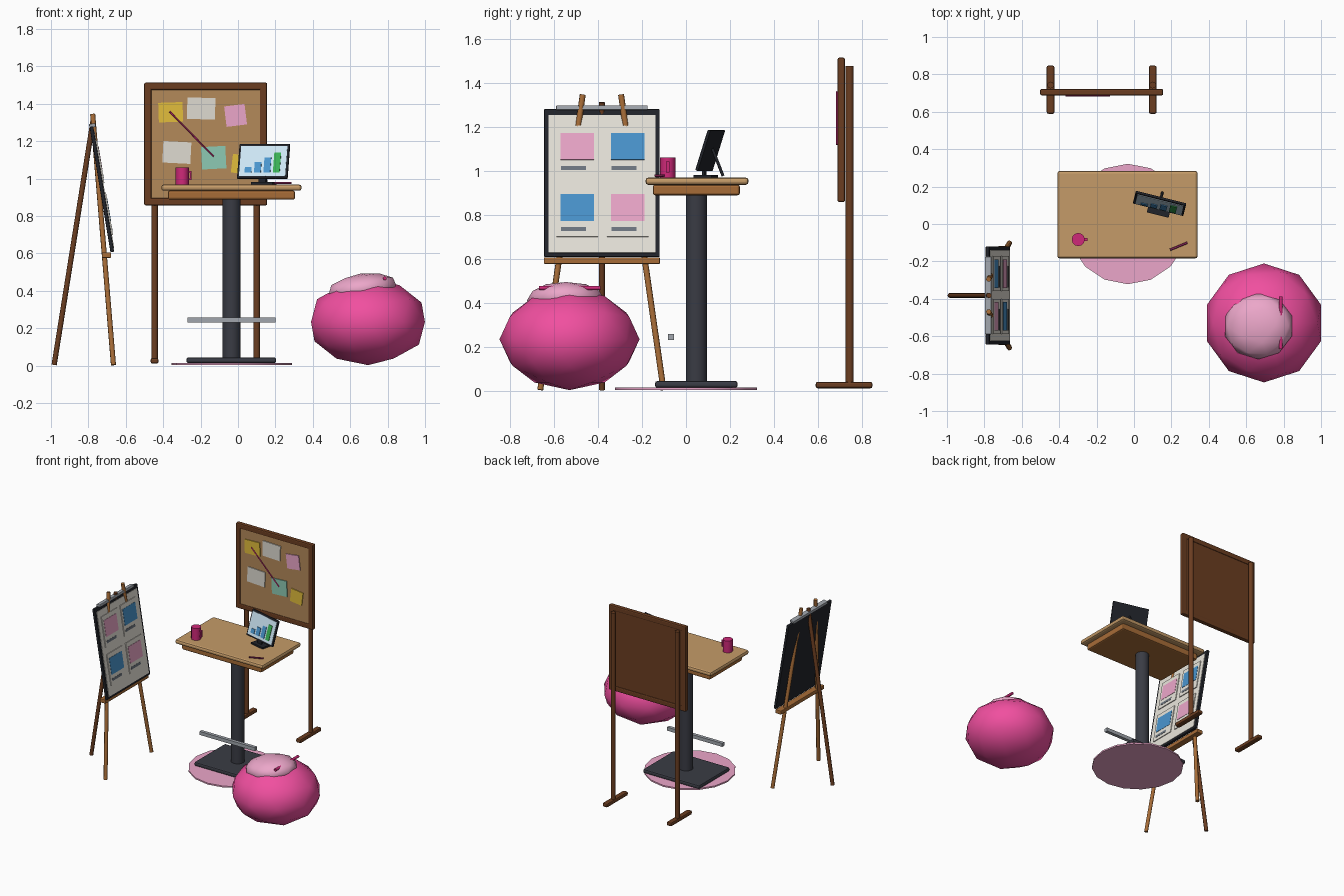
import bpy, bmesh, math
from mathutils import Matrix, Vector

if "Cube" in bpy.data.objects:
    bpy.data.objects.remove(bpy.data.objects["Cube"])

T = Matrix.Translation
R = Matrix.Rotation
I = Matrix.Identity(4)
mats = {}
COL = dict(oak=(196, 154, 104), wood=(166, 108, 58), brown=(107, 64, 38), cork=(178, 136, 90),
           dark=(60, 62, 70), black=(38, 40, 46), grey=(160, 165, 172), caption=(110, 118, 128),
           paper=(232, 228, 218), white=(222, 218, 208), pink=(240, 80, 158), blush=(235, 165, 200),
           berry=(205, 45, 120), wine=(130, 40, 85), blue=(75, 148, 205), sky=(205, 230, 245),
           green=(60, 175, 85), teal=(140, 200, 178), yellow=(225, 188, 62))


def mat(name):
    if name not in mats:
        m = bpy.data.materials.new(name)
        m.diffuse_color = [(c / 255) ** 2.2 for c in COL[name]] + [1]
        m.use_nodes = True
        m.node_tree.nodes["Principled BSDF"].inputs["Base Color"].default_value = m.diffuse_color
        mats[name] = m
    return mats[name]


def finish(name, bm, matrix, color, smooth=False):
    me = bpy.data.meshes.new(name)
    for f in bm.faces:
        f.smooth = smooth
    if smooth:
        for e in bm.edges:
            e.smooth = len(e.link_faces) < 2 or e.calc_face_angle() < 0.9
    bm.to_mesh(me)
    bm.free()
    me.materials.append(mat(color))
    ob = bpy.data.objects.new(name, me)
    bpy.context.collection.objects.link(ob)
    ob.matrix_world = matrix
    return ob


def box(name, size, loc, color, bevel=0, base=I, rot=I):
    bm = bmesh.new()
    bmesh.ops.create_cube(bm, size=1)
    bmesh.ops.scale(bm, vec=size, verts=bm.verts)
    if bevel:
        bmesh.ops.bevel(bm, geom=bm.edges[:], offset=bevel, segments=2, profile=0.5, affect='EDGES')
    return finish(name, bm, base @ T(loc) @ rot, color)


def rod(name, a, b, r, color, sides=10, base=I):
    a, b = Vector(a), Vector(b)
    bm = bmesh.new()
    bmesh.ops.create_cone(bm, cap_ends=True, segments=sides, radius1=r, radius2=r, depth=(b - a).length)
    q = (b - a).to_track_quat('Z', 'Y').to_matrix().to_4x4()
    return finish(name, bm, base @ T((a + b) / 2) @ q, color, True)


def blob(name, loc, radii, color, rot=I):
    bm = bmesh.new()
    bmesh.ops.create_icosphere(bm, subdivisions=2, radius=1)
    bmesh.ops.scale(bm, vec=radii, verts=bm.verts)
    return finish(name, bm, T(loc) @ rot, color, True)


# Rug and standing desk
rod("rug", (-0.033, 0, 0.004), (-0.033, 0, 0.015), 0.322, "blush", 16)
box("desk_base", (0.48, 0.375, 0.03), (-0.036, 0.047, 0.029), "dark", 0.01)
rod("desk_column", (-0.035, 0.047, 0.04), (-0.035, 0.047, 0.9), 0.048, "dark", 16)
box("foot_bar", (0.47, 0.026, 0.027), (-0.035, -0.068, 0.245), "grey")
box("desk_underframe", (0.68, 0.395, 0.048), (-0.035, 0.047, 0.912), "wood", 0.01)
box("desk_top", (0.75, 0.468, 0.033), (-0.035, 0.05, 0.952), "oak", 0.013)

# Mug with handle, and pen
rod("mug", (-0.298, -0.083, 0.968), (-0.298, -0.083, 1.06), 0.035, "berry", 12)
box("mug_handle", (0.008, 0.014, 0.05), (-0.252, -0.083, 1.017), "berry")
for z in (0.996, 1.038):
    box("mug_handle_arm", (0.02, 0.014, 0.008), (-0.262, -0.083, z), "berry")
rod("pen", (0.193, -0.138, 0.977), (0.285, -0.1, 0.977), 0.006, "wine", 8)

# Display on its stand
turn = T((0.137, 0.11, 0)) @ R(math.radians(-14), 4, 'Z')
panel = turn @ T((0, 0, 1.092)) @ R(-0.31, 4, 'X')
box("display_stand_base", (0.12, 0.085, 0.012), (0.005, -0.02, 0.975), "black", 0, turn)
box("display_neck", (0.04, 0.012, 0.04), (0, -0.028, 0.995), "black", 0, turn)
rod("display_strut", (0, 0.01, 1.1), (0, 0.06, 0.976), 0.007, "black", 8, turn)
box("display_shell", (0.278, 0.014, 0.194), (0, 0, 0), "black", 0.004, panel)
box("display_screen", (0.255, 0.004, 0.168), (0, -0.0075, 0), "sky", 0, panel)
for i, h in enumerate((0.032, 0.06, 0.085, 0.112)):
    box("chart_bar", (0.037, 0.004, h), (-0.079 + i * 0.052, -0.011, -0.066 + h / 2),
        "green" if i == 3 else "blue", 0, panel)

# Pin board on two posts
cx, cz = -0.173, 1.185
box("cork_panel", (0.6, 0.012, 0.6), (cx, 0.699, cz), "cork")
box("pin_board_back", (0.62, 0.012, 0.62), (cx, 0.711, cz), "brown")
for s in (-1, 1):
    box("pin_board_side", (0.04, 0.034, 0.656), (cx + s * 0.309, 0.705, cz), "brown", 0.008)
    box("pin_board_rail", (0.656, 0.034, 0.04), (cx, 0.705, cz + s * 0.308), "brown", 0.008)
    px = cx + s * 0.273
    rod("pin_board_post", (px, 0.743, 0.02), (px, 0.743, 1.475), 0.018, "brown", 10)
    box("pin_board_foot", (0.042, 0.258, 0.03), (px, 0.718, 0.026), "brown", 0.01)
notes = [(-0.36, 1.355, 0.13, 0.105, -2, "yellow"), (-0.197, 1.375, 0.15, 0.115, 2, "white"),
         (-0.013, 1.338, 0.11, 0.11, -7, "blush"), (-0.327, 1.14, 0.15, 0.115, 3, "white"),
         (-0.13, 1.112, 0.13, 0.12, -3, "teal"), (0.017, 1.077, 0.1, 0.1, 7, "yellow")]
for x, z, w, h, a, c in notes:
    box("pinned_note", (w, 0.006, h), (x, 0.69, z), c, rot=R(math.radians(a), 4, 'Y'))
rod("string", (-0.365, 0.684, 1.358), (-0.13, 0.684, 1.118), 0.004, "berry", 6)

# Easel legs and tray
ey = -0.382
for s in (-1, 1):
    rod("easel_front_leg", (-0.777, ey + s * 0.087, 1.345), (-0.666, ey + s * 0.28, 0.004), 0.014, "wood", 8)
rod("easel_back_leg", (-0.775, ey, 1.31), (-0.983, ey, 0.004), 0.014, "brown", 8)
box("easel_tray", (0.05, 0.528, 0.03), (-0.703, ey, 0.591), "wood", 0.005)

# Easel board, leaning back and facing +x
lean = T((-0.728, ey, 0.943)) @ R(-0.165, 4, 'Y')
box("easel_board", (0.02, 0.525, 0.68), (0, 0, 0), "black", 0.004, lean)
box("easel_paper", (0.006, 0.487, 0.635), (0.0105, 0, -0.005), "paper", 0, lean)
box("easel_clip", (0.034, 0.415, 0.02), (0.006, 0, 0.345), "grey", 0.003, lean)
for row, top in enumerate((1.168, 0.89)):
    for col, y in enumerate((-0.112, 0.117)):
        def zl(z):
            return (z - 0.943) / 0.986
        box("story_card", (0.008, 0.188, 0.23), (0.015, y, zl(top - 0.08)), "paper", 0, lean)
        box("story_picture", (0.006, 0.152, 0.124), (0.018, y, zl(top - 0.061)),
            "blush" if row == col else "blue", 0, lean)
        box("story_caption", (0.005, 0.115, 0.019), (0.018, y - 0.017, zl(top - 0.159)), "caption", 0, lean)

# Bean bag with cushion and carry strap
blob("bean_bag", (0.695, -0.529, 0.234), (0.32, 0.318, 0.231), "pink")
blob("bean_bag_cushion", (0.665, -0.545, 0.41), (0.19, 0.178, 0.083), "blush", R(-0.14, 4, 'Y'))
rod("bean_bag_strap", (0.785, -0.668, 0.467), (0.785, -0.388, 0.467), 0.01, "berry", 8)
